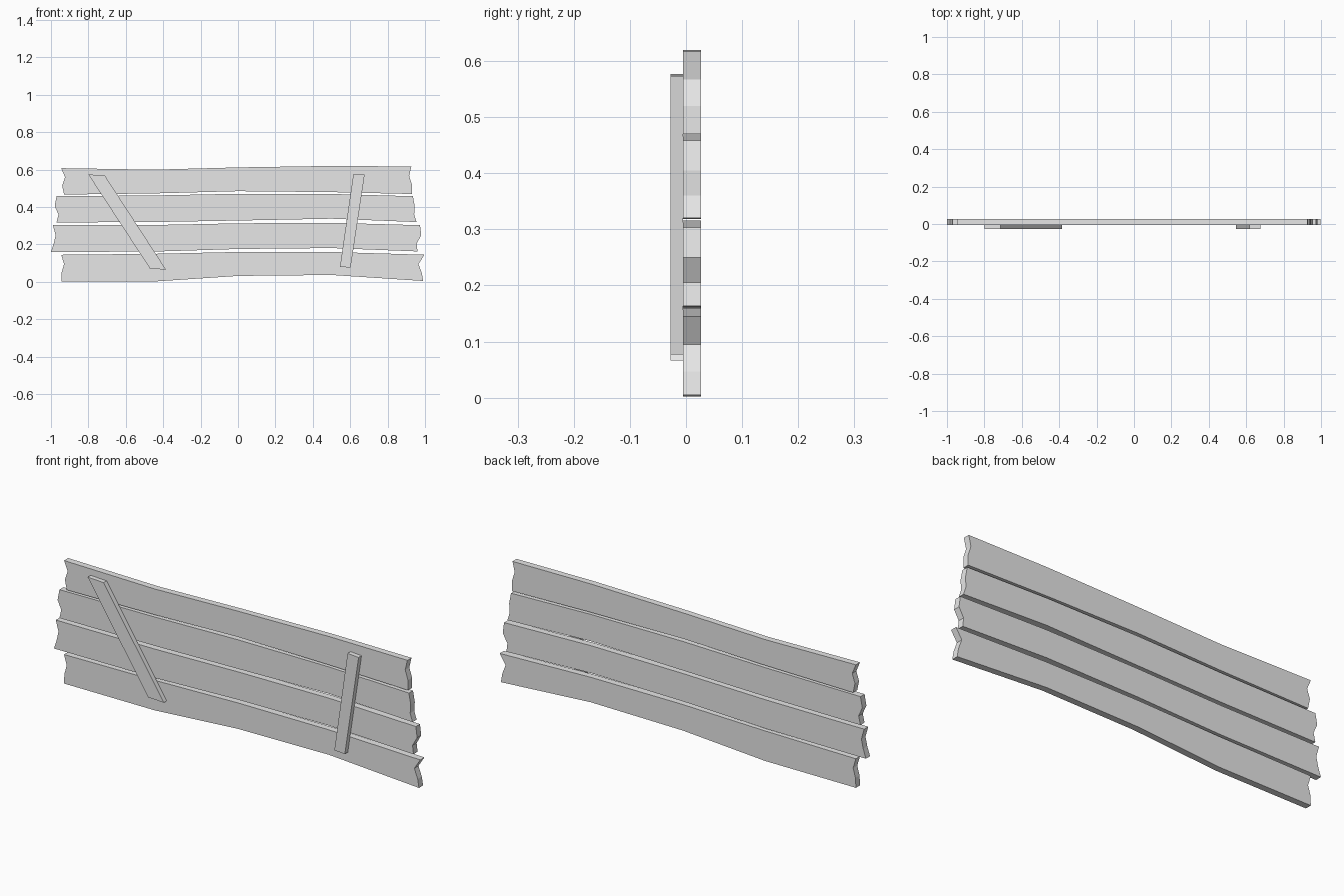
import bpy
import bmesh

cube = bpy.data.objects.get("Cube")
if cube:
    bpy.data.objects.remove(cube, do_unlink=True)

# Single plain colour
GREY = (0.8, 0.8, 0.8, 1.0)
wood = bpy.data.materials.new("plain_grey")
wood.use_nodes = True
wood.diffuse_color = GREY
wood.node_tree.nodes["Principled BSDF"].inputs["Base Color"].default_value = GREY

FRONT, MIDDLE, BACK = -0.028, -0.005, 0.027
STATIONS = (-0.45, 0.0, 0.5)


def slab(name, outline, y_front, y_back):
    """Extrude an outline in the xz plane from y_front to y_back."""
    bm = bmesh.new()
    face = bm.faces.new([bm.verts.new((x, y_front, z)) for x, z in outline])
    grown = bmesh.ops.extrude_face_region(bm, geom=[face])["geom"]
    for v in grown:
        if isinstance(v, bmesh.types.BMVert):
            v.co.y = y_back
    bmesh.ops.recalc_face_normals(bm, faces=bm.faces)
    mesh = bpy.data.meshes.new(name)
    bm.to_mesh(mesh)
    bm.free()
    mesh.materials.append(wood)
    obj = bpy.data.objects.new(name, mesh)
    bpy.context.collection.objects.link(obj)
    return obj


def plank(name, bottom, right, top, left):
    """Bowed plank: edge heights at the stations, broken ends bottom to top."""
    lower = list(zip(STATIONS, bottom))
    upper = list(zip(STATIONS, top))
    slab(name, lower + right + upper[::-1] + left[::-1], MIDDLE, BACK)


# Four bowed planks with broken ends
plank("bottom_plank", (0.002, 0.032, 0.037),
      [(0.99, 0.005), (0.983, 0.047), (0.965, 0.095), (0.997, 0.145)],
      (0.15, 0.16, 0.16),
      [(-0.945, 0.002), (-0.943, 0.05), (-0.93, 0.095), (-0.945, 0.145)])
plank("lower_middle_plank", (0.162, 0.176, 0.181),
      [(0.96, 0.163), (0.955, 0.205), (0.98, 0.25), (0.973, 0.303)],
      (0.304, 0.313, 0.316),
      [(-1.0, 0.16), (-0.985, 0.205), (-0.975, 0.25), (-0.99, 0.303)])
plank("upper_middle_plank", (0.32, 0.328, 0.338),
      [(0.955, 0.32), (0.942, 0.36), (0.945, 0.405), (0.935, 0.458)],
      (0.462, 0.471, 0.47),
      [(-0.97, 0.318), (-0.96, 0.36), (-0.98, 0.405), (-0.97, 0.458)])
plank("top_plank", (0.473, 0.485, 0.48),
      [(0.93, 0.47), (0.93, 0.52), (0.915, 0.567), (0.927, 0.617)],
      (0.6, 0.612, 0.62),
      [(-0.93, 0.467), (-0.94, 0.515), (-0.925, 0.56), (-0.945, 0.608)])

# Two slanted battens on the front
slab("right_batten", [(-0.47, 0.07), (-0.385, 0.066),
                      (-0.713, 0.57), (-0.80, 0.574)], FRONT, MIDDLE)
slab("left_batten", [(0.545, 0.08), (0.602, 0.077),
                     (0.677, 0.573), (0.617, 0.577)], FRONT, MIDDLE)
